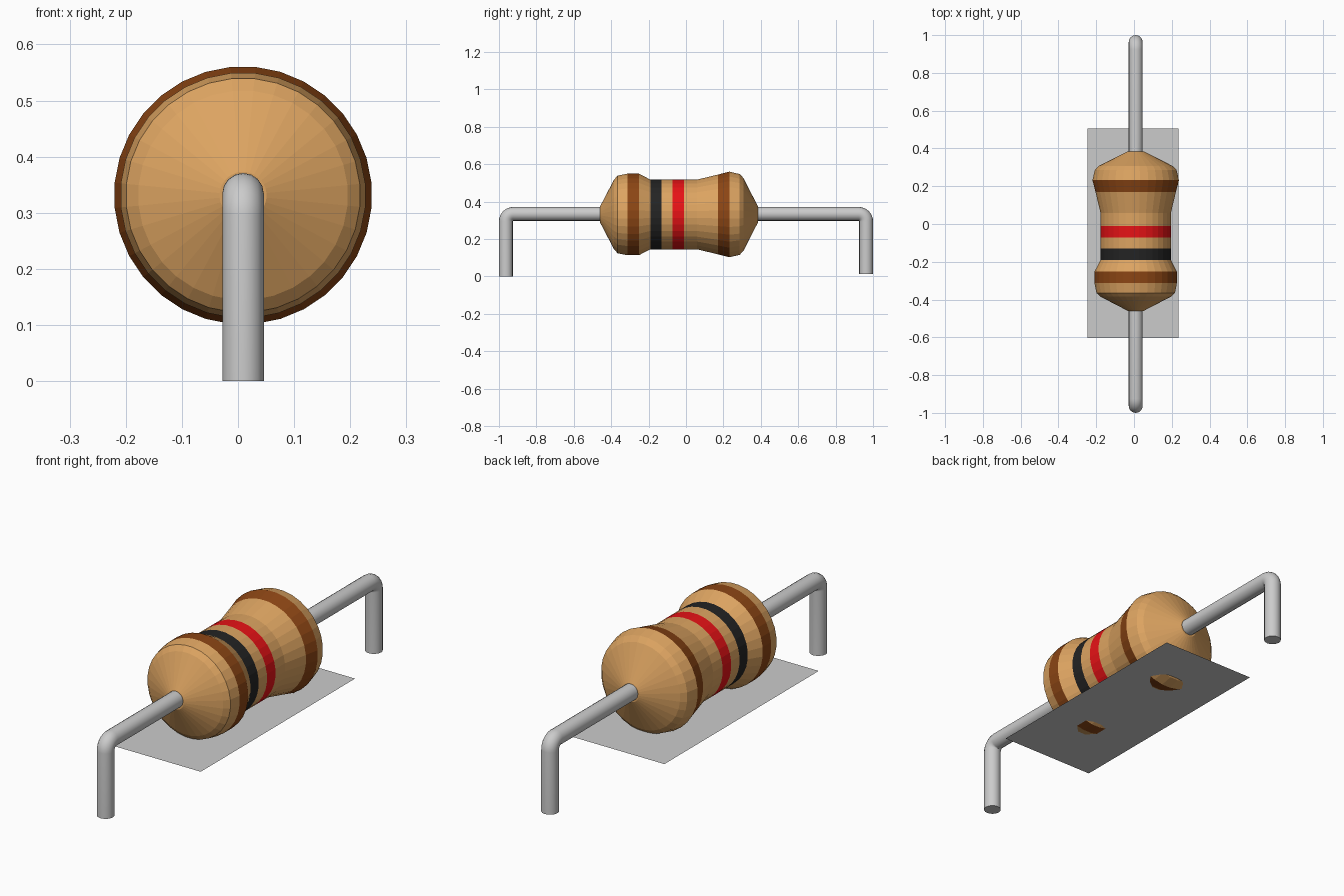
import bpy, bmesh, math

if "Cube" in bpy.data.objects:
    bpy.data.objects.remove(bpy.data.objects["Cube"])

CX, CZ = 0.009, 0.331      # resistor axis
SIDES = 32
LEAD_R = 0.037


def material(name, rgb):
    m = bpy.data.materials.new(name)
    m.diffuse_color = (*rgb, 1)
    m.use_nodes = True
    m.node_tree.nodes["Principled BSDF"].inputs["Base Color"].default_value = m.diffuse_color
    return m


mats = [material("tan", (0.72, 0.37, 0.12)), material("brown", (0.26, 0.06, 0.007)),
        material("black", (0.017, 0.017, 0.017)), material("red", (0.8, 0.006, 0.008))]
TAN, BROWN, BLACK, RED = range(4)


def add_object(name, bm):
    me = bpy.data.meshes.new(name)
    bmesh.ops.recalc_face_normals(bm, faces=bm.faces)
    bm.to_mesh(me)
    bm.free()
    ob = bpy.data.objects.new(name, me)
    bpy.context.collection.objects.link(ob)
    return ob


# Body: turned profile (y, radius, colour of the strip that follows)
profile = [(-0.46, 0.042, TAN), (-0.385, 0.187, TAN), (-0.365, 0.209, TAN),
           (-0.313, 0.219, BROWN), (-0.252, 0.219, TAN), (-0.19, 0.187, BLACK),
           (-0.131, 0.187, TAN), (-0.071, 0.187, RED), (-0.01, 0.187, TAN),
           (0.058, 0.187, TAN), (0.17, 0.214, BROWN), (0.232, 0.23, TAN),
           (0.287, 0.217, TAN), (0.308, 0.195, TAN), (0.385, 0.042, TAN)]
bm = bmesh.new()
rings = []
for y, r, _ in profile:
    angles = [(i + 0.5) * math.tau / SIDES for i in range(SIDES)]
    rings.append([bm.verts.new((CX + r * math.cos(a), y, CZ + r * math.sin(a))) for a in angles])
for (_, _, colour), r0, r1 in zip(profile, rings, rings[1:]):
    for i in range(SIDES):
        j = (i + 1) % SIDES
        bm.faces.new((r0[i], r0[j], r1[j], r1[i])).material_index = colour
bm.faces.new(rings[0])
bm.faces.new(rings[-1])
body = add_object("resistor_body", bm)
for m in mats:
    body.data.materials.append(m)


# Wire leads: round wire along a path with a tight rounded bend
def lead(name, side, y_in, y_out, z_foot, bend=0.04):
    path = [(y_in, CZ + 0.003)]
    for k in range(9):
        a = math.pi / 2 * (1 - k / 8)
        path.append((y_out - bend + bend * math.cos(a), CZ + 0.003 - bend + bend * math.sin(a)))
    path.append((y_out, z_foot))
    cu = bpy.data.curves.new(name, 'CURVE')
    cu.dimensions = '3D'
    cu.bevel_depth = LEAD_R
    cu.bevel_resolution = 6
    cu.use_fill_caps = True
    sp = cu.splines.new('POLY')
    sp.points.add(len(path) - 1)
    for p, (y, z) in zip(sp.points, path):
        p.co = (CX, side * y, z, 1)
    ob = bpy.data.objects.new(name, cu)
    bpy.context.collection.objects.link(ob)
    bpy.ops.object.select_all(action='DESELECT')
    ob.select_set(True)
    bpy.context.view_layer.objects.active = ob
    bpy.ops.object.convert(target='MESH')
    bpy.ops.object.shade_smooth_by_angle(angle=math.radians(40))


lead("front_lead", -1, 0.45, 0.963, 0.0)
lead("back_lead", 1, 0.375, 0.963, 0.014)

# Thin sheet under the body
bm = bmesh.new()
corners = [(-0.245, -0.603), (0.235, -0.603), (0.235, 0.505), (-0.245, 0.505)]
bm.faces.new([bm.verts.new((x, y, 0.12)) for x, y in corners])
sheet = add_object("base_sheet", bm)
if sheet.data.polygons[0].normal.z < 0:
    sheet.data.flip_normals()
